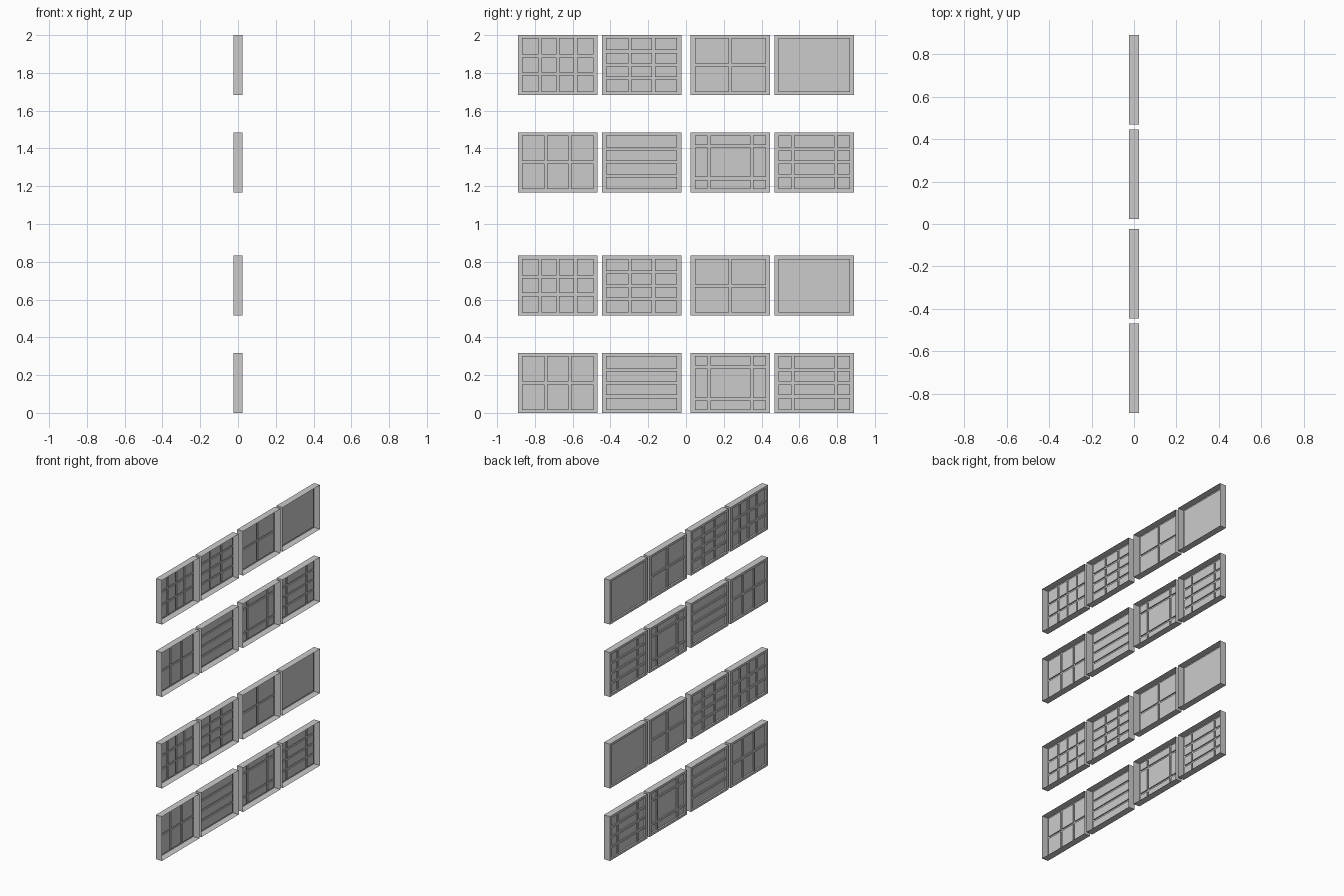
import bpy, bmesh

if "Cube" in bpy.data.objects:
    bpy.data.objects.remove(bpy.data.objects["Cube"])

# Overall size of one window (depth along x, width along y, height along z)
HALF_D, WIDTH, HEIGHT = 0.024, 0.421, 0.316
RIM_Y, RIM_Z = 0.022, 0.016          # flat border around the panes
BAR = 0.014                          # glazing bar width
RIM_X, BAR_X, PANE_X = -0.024, -0.020, -0.012   # levels of border, bars, panes

COLS = (-0.679, -0.235, 0.235, 0.679)
ROWS = (0.158, 0.674, 1.326, 1.842)

# Bar positions as fractions of the opening: (upright bars, level bars)
HALF, THIRDS, QUARTERS, EDGES = (0.5,), (1/3, 2/3), (0.25, 0.5, 0.75), (0.2, 0.8)
UPPER = (("twelve_pane_wide", QUARTERS, THIRDS), ("twelve_pane_tall", THIRDS, QUARTERS),
         ("four_pane", HALF, HALF), ("plain", (), ()))
LOWER = (("six_pane", THIRDS, HALF), ("level_bar", (), QUARTERS),
         ("border_pane", EDGES, EDGES), ("border_level_bar", EDGES, QUARTERS))

grey = bpy.data.materials.new("light_grey")
grey.diffuse_color = (0.6, 0.6, 0.6, 1)
grey.use_nodes = True
grey.node_tree.nodes["Principled BSDF"].inputs["Base Color"].default_value = grey.diffuse_color


def breaks(size, rim, bars):
    """Cut lines across one direction: border, bar edges, border."""
    a, b = -size / 2 + rim, size / 2 - rim
    cuts = [-size / 2, a]
    for f in bars:
        c = a + (b - a) * f
        cuts += [c - BAR / 2, c + BAR / 2]
    return cuts + [b, size / 2]


def window(name, cy, cz, uprights, levels):
    """Open-backed shell with a border, sunken panes and raised bars."""
    ys, zs = breaks(WIDTH, RIM_Y, uprights), breaks(HEIGHT, RIM_Z, levels)
    ny, nz = len(ys) - 1, len(zs) - 1

    def level(i, j):
        if not (0 <= i < ny and 0 <= j < nz):
            return HALF_D                       # outer walls run to the open side
        if i in (0, ny - 1) or j in (0, nz - 1):
            return RIM_X
        return BAR_X if i % 2 == 0 or j % 2 == 0 else PANE_X

    bm = bmesh.new()

    def quad(*pts):
        bm.faces.new([bm.verts.new(p) for p in pts])

    # Flat faces of border, bars and panes
    for i in range(ny):
        for j in range(nz):
            x = level(i, j)
            quad((x, ys[i], zs[j]), (x, ys[i], zs[j + 1]),
                 (x, ys[i + 1], zs[j + 1]), (x, ys[i + 1], zs[j]))
    # Walls wherever neighbouring levels differ
    for i in range(ny + 1):
        for j in range(nz):
            a, b = level(i - 1, j), level(i, j)
            if a != b:
                y = ys[i]
                quad((a, y, zs[j]), (a, y, zs[j + 1]), (b, y, zs[j + 1]), (b, y, zs[j]))
    for i in range(ny):
        for j in range(nz + 1):
            a, b = level(i, j - 1), level(i, j)
            if a != b:
                z = zs[j]
                quad((a, ys[i], z), (b, ys[i], z), (b, ys[i + 1], z), (a, ys[i + 1], z))

    bmesh.ops.remove_doubles(bm, verts=bm.verts, dist=1e-5)
    bmesh.ops.dissolve_limit(bm, angle_limit=0.01, verts=bm.verts, edges=bm.edges)
    mesh = bpy.data.meshes.new(name)
    bm.to_mesh(mesh)
    bm.free()
    mesh.materials.append(grey)
    obj = bpy.data.objects.new(name, mesh)
    obj.location = (0, cy, cz)
    bpy.context.collection.objects.link(obj)


# Four rows of four windows; the two patterns of row repeat
for r, cz in enumerate(ROWS):
    for cy, (kind, uprights, levels) in zip(COLS, UPPER if r % 2 else LOWER):
        window(f"{kind}_window_{r // 2 + 1}", cy, cz, uprights, levels)
